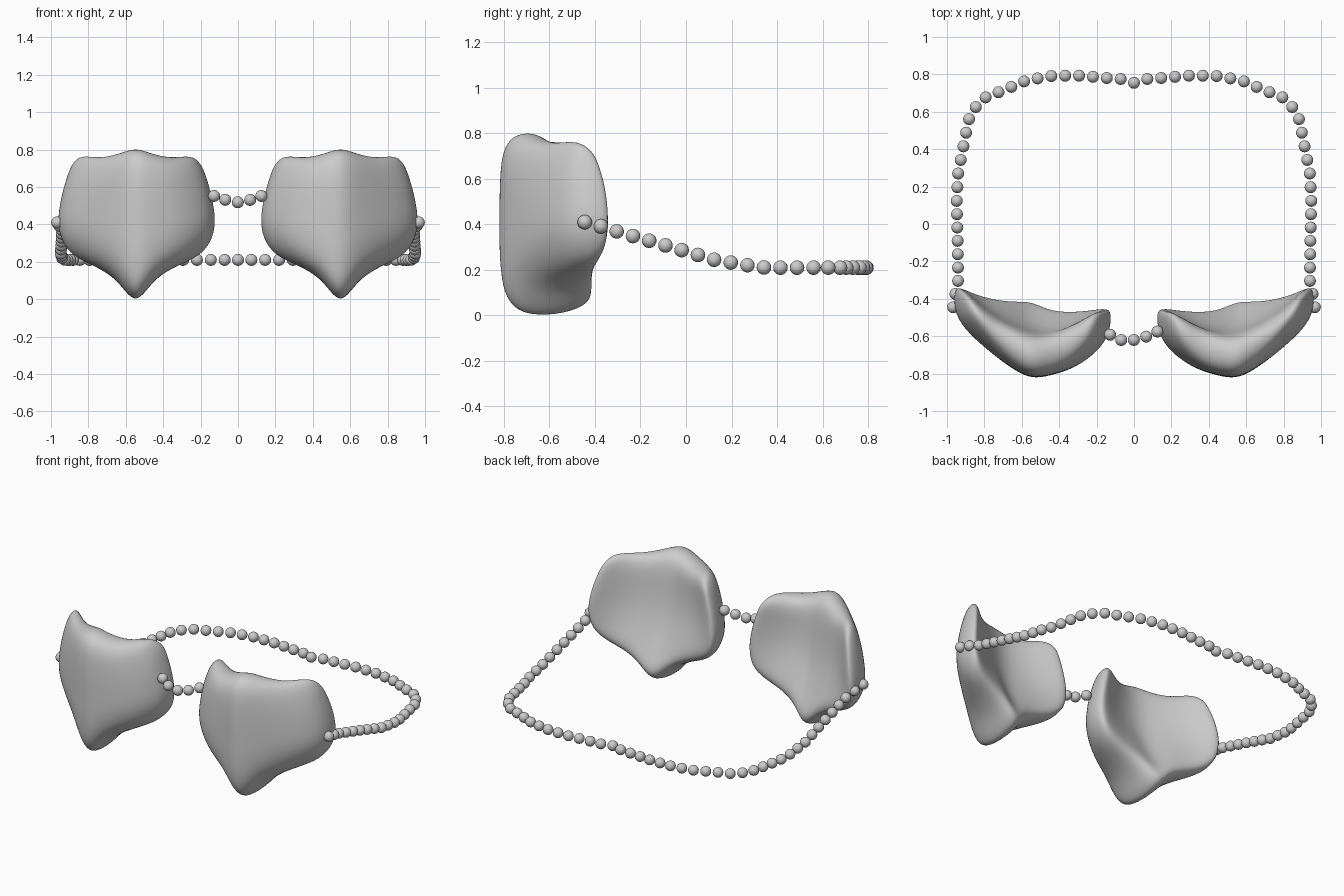
import bpy, bmesh
from mathutils import Vector

if "Cube" in bpy.data.objects:
    bpy.data.objects.remove(bpy.data.objects["Cube"])

CX = 0.548                                            # ridge of each pad
FRAC = [-1, -.6, -.25, 0, .25, .6, 1]                 # columns, inner to outer
TOP_Z = [.785, .755, .785, .82, .785, .755, .785]
BOT_Z = [.235, .175, .10, -.095, .10, .175, .235]
FRONT = [-.62, -.765, -.81, -.83, -.775, -.66, -.50]
BACK_TOP = [-.47, -.555, -.60, -.60, -.57, -.51, -.42]
BACK_MID = [-.435, -.535, -.58, -.57, -.53, -.45, -.31]
BACK_BOT = [-.46, -.45, -.43, -.36, -.38, -.38, -.37]
ROWS = [(1, .33, -1), (.75, .385, -.35), (.5, .42, .1),   # height, half width, back blend
        (.25, .435, .6), (0, .37, 1)]


def smooth(bm, name):
    for f in bm.faces:
        f.smooth = True
    me = bpy.data.meshes.new(name)
    bm.to_mesh(me)
    bm.free()
    ob = bpy.data.objects.new(name, me)
    bpy.context.collection.objects.link(ob)
    return ob


def pad(name, side):
    bm = bmesh.new()
    layers = [[], []]
    for v, half, blend in ROWS:
        rows = [[], []]
        for i, f in enumerate(FRAC):
            x = CX + f * half
            z = BOT_Z[i] + (TOP_Z[i] - BOT_Z[i]) * v
            end = BACK_TOP if blend < 0 else BACK_BOT
            k = .1 if abs(f) == 1 and v == .25 else abs(blend)
            back = BACK_MID[i] + (end[i] - BACK_MID[i]) * k
            lean = .05 if v == 0 else .02 if v == 1 else 0
            inset = .02 if f == 1 else 0
            lift = .09 if v == 0 and i == 3 else 0
            rows[0].append(bm.verts.new((side * x, FRONT[i] + lean, z)))
            rows[1].append(bm.verts.new((side * (x - inset), back, z + lift)))
        layers[0].append(rows[0])
        layers[1].append(rows[1])
    nr, nc = len(ROWS), len(FRAC)
    # front and back skins
    for g in layers:
        for r in range(nr - 1):
            for c in range(nc - 1):
                bm.faces.new((g[r][c], g[r][c + 1], g[r + 1][c + 1], g[r + 1][c]))
    # rim joining both skins
    loop = ([(0, c) for c in range(nc)] + [(r, nc - 1) for r in range(1, nr)]
            + [(nr - 1, c) for c in range(nc - 2, -1, -1)] + [(r, 0) for r in range(nr - 2, 0, -1)])
    a, b = layers
    for (r, c), (s, d) in zip(loop, loop[1:] + loop[:1]):
        bm.faces.new((a[r][c], a[s][d], b[s][d], b[r][c]))
    # crisper rear side edges
    crease = bm.edges.layers.float.new("crease_edge")
    for c in (0, nc - 1):
        for r in range(nr - 1):
            bm.edges.get((b[r][c], b[r + 1][c]))[crease] = .3
    bmesh.ops.recalc_face_normals(bm, faces=bm.faces)
    ob = smooth(bm, name)
    m = ob.modifiers.new("smooth", 'SUBSURF')
    m.levels = m.render_levels = 3


def beads(name, path, count, radius=.032):
    # evenly spaced balls along a polyline
    pts = [Vector(p) for p in path]
    lens = [(q - p).length for p, q in zip(pts, pts[1:])]
    bm = bmesh.new()
    for k in range(count):
        d, i = sum(lens) * k / (count - 1), 0
        while i < len(lens) - 1 and d > lens[i]:
            d -= lens[i]
            i += 1
        pos = pts[i].lerp(pts[i + 1], d / lens[i])
        res = bmesh.ops.create_uvsphere(bm, u_segments=16, v_segments=10, radius=radius)
        bmesh.ops.translate(bm, verts=res["verts"], vec=pos)
    smooth(bm, name)


def mirrored(half):
    return half + [(-x, y, z) for x, y, z in half[-2::-1]]


pad("right_pad", 1)
pad("left_pad", -1)

# beaded bridge between the pads and long strap behind
beads("bridge_beads", [(-.128, -.592, .552), (-.065, -.622, .53), (0, -.62, .518),
                       (.063, -.603, .53), (.125, -.575, .552)], 5)
beads("strap_beads", mirrored([
    (.967, -.445, .41), (.955, -.375, .392), (.94, -.3, .368), (.943, -.09, .308),
    (.948, .13, .243), (.94, .275, .22), (.925, .35, .21), (.895, .5, .21), (.88, .57, .21),
    (.84, .635, .21), (.79, .68, .21), (.71, .71, .21), (.575, .768, .21), (.43, .793, .21),
    (.29, .793, .21), (.14, .78, .21), (.065, .775, .21), (0, .755, .21)]), 55)
